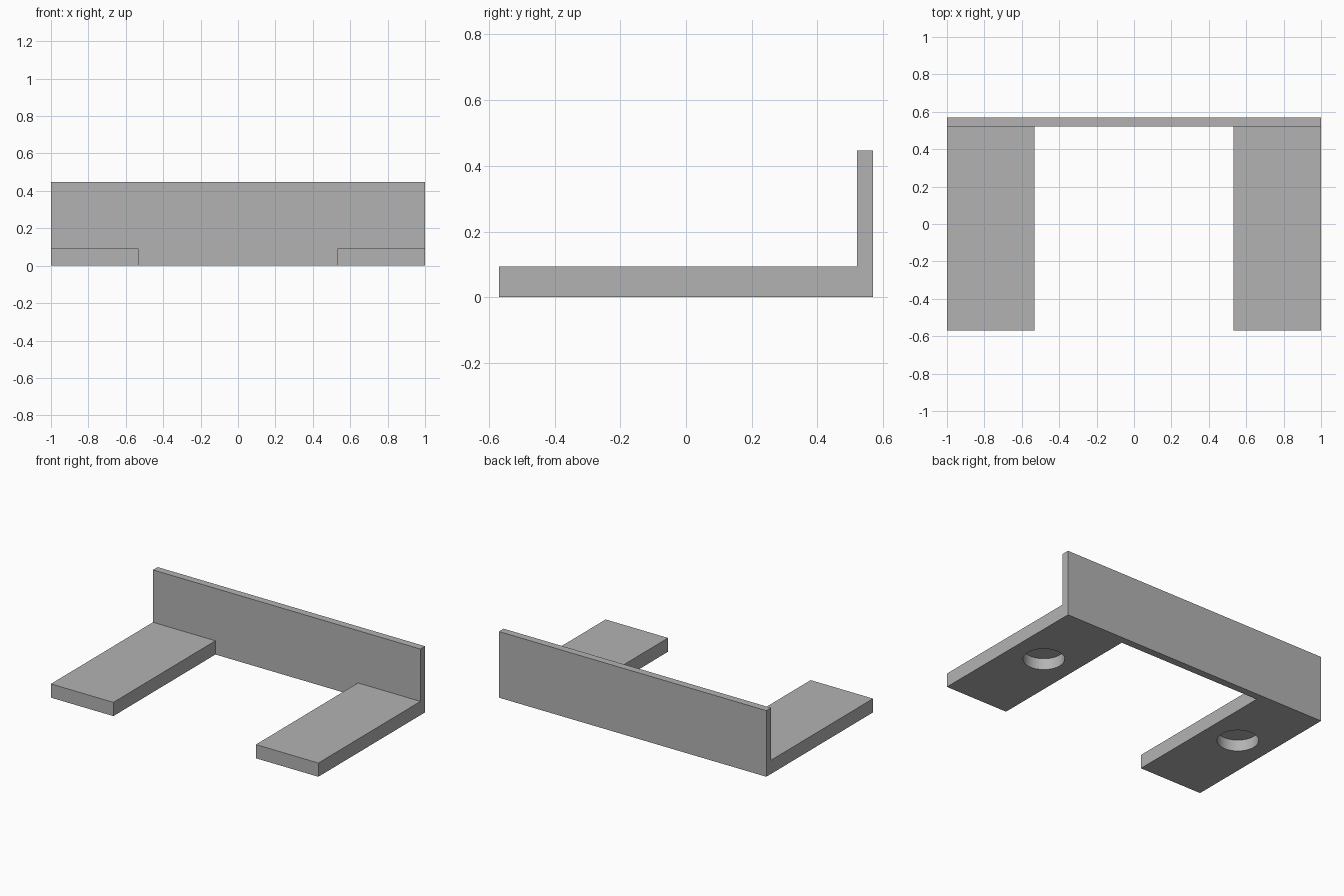
import bpy, bmesh
from mathutils import Matrix

if "Cube" in bpy.data.objects:
    bpy.data.objects.remove(bpy.data.objects["Cube"], do_unlink=True)

DEPTH = 0.57        # half of the front-to-back size
PLATE_Y = 0.52      # front of the upright plate
ARM_TOP = 0.093
PLATE_TOP = 0.447
ARM_INNER = 0.533   # inner side of each arm
HOLE_R, HOLE_DEEP = 0.126, 0.076

grey = bpy.data.materials.new("plain grey")
grey.use_nodes = True
colour = (0.45, 0.45, 0.45, 1)
grey.diffuse_color = colour
grey.node_tree.nodes["Principled BSDF"].inputs["Base Color"].default_value = colour


def make_object(name, bm):
    bmesh.ops.recalc_face_normals(bm, faces=bm.faces)
    mesh = bpy.data.meshes.new(name)
    bm.to_mesh(mesh)
    bm.free()
    mesh.materials.append(grey)
    obj = bpy.data.objects.new(name, mesh)
    bpy.context.collection.objects.link(obj)
    return obj


def extrude_along_x(name, profile, half_width):
    """Closed solid from a (y, z) outline, centred on x = 0."""
    bm = bmesh.new()
    ends = [[bm.verts.new((x, y, z)) for y, z in profile]
            for x in (-half_width, half_width)]
    for loop in ends:
        bm.faces.new(loop)
    for i in range(len(profile)):
        j = (i + 1) % len(profile)
        bm.faces.new((ends[0][i], ends[0][j], ends[1][j], ends[1][i]))
    return make_object(name, bm)


def cut(target, cutter):
    cutter.hide_render = True
    mod = target.modifiers.new("cut", 'BOOLEAN')
    mod.operation = 'DIFFERENCE'
    mod.solver = 'EXACT'
    mod.object = cutter
    bpy.context.view_layer.objects.active = target
    bpy.ops.object.modifier_apply(modifier=mod.name)
    bpy.data.objects.remove(cutter, do_unlink=True)


# L-shaped body: flat base with an upright plate at the back
bracket = extrude_along_x("bracket", [
    (-DEPTH, 0), (DEPTH, 0), (DEPTH, PLATE_TOP),
    (PLATE_Y, PLATE_TOP), (PLATE_Y, ARM_TOP), (-DEPTH, ARM_TOP)], 1)

# Open the middle of the base, leaving two arms
cut(bracket, extrude_along_x("notch_cutter", [
    (-1, -0.1), (PLATE_Y, -0.1), (PLATE_Y, 0.2), (-1, 0.2)], ARM_INNER))

# Blind round hole under each arm
for side in (-1, 1):
    bm = bmesh.new()
    bmesh.ops.create_cone(
        bm, cap_ends=True, segments=64, radius1=HOLE_R, radius2=HOLE_R,
        depth=2 * HOLE_DEEP,
        matrix=Matrix.Translation((side * (1 + ARM_INNER) / 2, 0.064, 0)))
    cut(bracket, make_object("hole_cutter", bm))

# Smooth hole walls, crisp edges
bpy.ops.object.select_all(action='DESELECT')
bracket.select_set(True)
bpy.context.view_layer.objects.active = bracket
bpy.ops.object.shade_smooth_by_angle()
